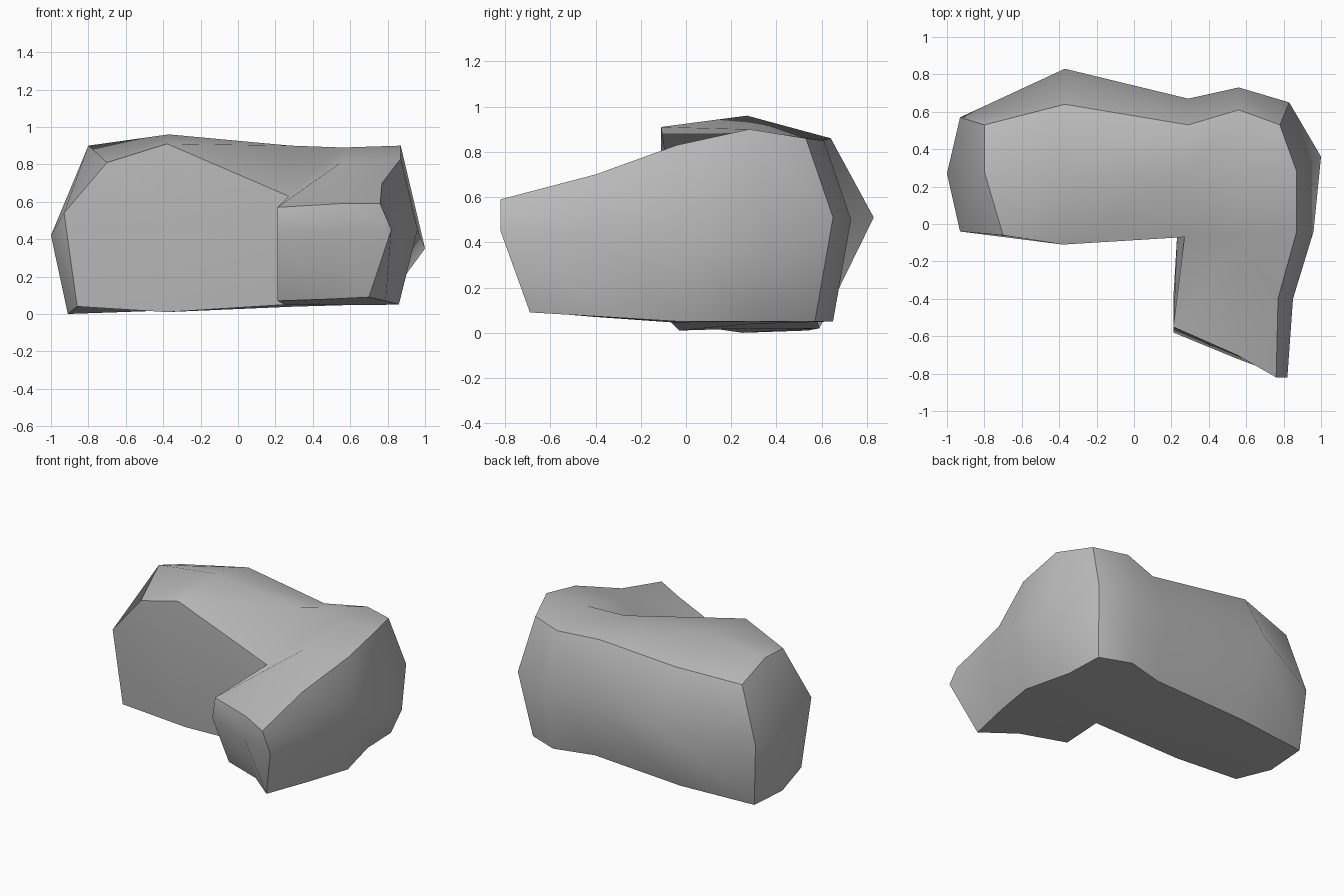
import bpy
import bmesh

default_cube = bpy.data.objects.get("Cube")
if default_cube:
    bpy.data.objects.remove(default_cube, do_unlink=True)

# Outlines around the L-shaped rock, starting at the middle of the -x end
bottom_outline = [
    (-.91, .25, 0), (-.90, .54, .01), (-.37, .59, .02), (.29, .58, .05), (.56, .65, .05),
    (.77, .57, .05), (.78, .30, .05), (.86, -.03, .05), (.79, -.35, .07),
    (.70, -.69, .09), (.50, -.52, .08), (.21, -.40, .07),
    (.25, -.07, .05), (-.38, -.03, .01), (-.86, -.03, .04)]
middle_outline = [
    (-1, .27, .42), (-.93, .57, .44), (-.37, .83, .51), (.29, .67, .5), (.56, .73, .5),
    (.83, .65, .51), (1, .36, .35), (.96, -.04, .45), (.85, -.4, .45),
    (.82, -.82, .45), (.55, -.72, .45), (.21, -.58, .44),
    (.23, -.07, .4), (-.38, -.11, .5), (-.93, -.04, .54)]
top_outline = [
    (-.8, .28, .9), (-.8, .53, .81), (-.37, .64, .86), (.29, .53, .83), (.56, .61, .85),
    (.78, .53, .86), (.87, .28, .9), (.87, -.04, .83), (.77, -.4, .7),
    (.76, -.82, .59), (.55, -.7, .59), (.21, -.55, .57),
    (.27, -.07, .63), (-.38, -.11, .91), (-.7, -.06, .81)]

# Ridge points inside the top, and the faces that join them to an outline
ridge = [(-.37, .27, .96), (.28, .27, .9), (.56, .27, .89), (.55, -.07, .81)]
cap_faces = [
    (0, 1, 2, 15), (15, 2, 3, 16), (16, 3, 4, 17), (17, 4, 5, 6), (18, 17, 6, 7),
    (12, 16, 17, 18), (13, 15, 16, 12), (14, 0, 15, 13), (11, 12, 18, 10),
    (10, 18, 8, 9), (18, 7, 8)]
corner_columns = {1, 5, 9, 11, 12, 14}


def add_ring(bm, outline):
    return [bm.verts.new(point) for point in outline]


def add_cap(bm, ring, inner):
    """Close a ring with the shared face layout."""
    points = ring + [bm.verts.new(point) for point in inner]
    for indices in cap_faces:
        bm.faces.new([points[i] for i in indices])


def mark_sharp(bm, start, end):
    edge = bm.edges.get((start, end))
    if edge:
        edge.smooth = False


bm = bmesh.new()
rings = [add_ring(bm, outline) for outline in (bottom_outline, middle_outline, top_outline)]
count = len(top_outline)

# Side walls
for lower, upper in zip(rings, rings[1:]):
    for i in range(count):
        j = (i + 1) % count
        bm.faces.new((lower[i], lower[j], upper[j], upper[i]))

# Uneven top and nearly flat underside
add_cap(bm, rings[-1], ridge)
add_cap(bm, rings[0], [(x, y, .03 + .03 * x) for x, y, z in ridge])
bmesh.ops.recalc_face_normals(bm, faces=bm.faces)

# Smooth each side, with crisp edges between the sides
for face in bm.faces:
    face.smooth = True
for ring in (rings[0], rings[-1]):
    for i in range(count):
        mark_sharp(bm, ring[i - 1], ring[i])
for lower, upper in zip(rings, rings[1:]):
    for i in corner_columns:
        mark_sharp(bm, lower[i], upper[i])

mesh = bpy.data.meshes.new("rock")
bm.to_mesh(mesh)
bm.free()
rock = bpy.data.objects.new("rock", mesh)
bpy.context.collection.objects.link(rock)

# Plain stone colour
stone = bpy.data.materials.new("stone_grey")
stone.use_nodes = True
stone.diffuse_color = (.5, .5, .5, 1)
stone.node_tree.nodes["Principled BSDF"].inputs["Base Color"].default_value = stone.diffuse_color
mesh.materials.append(stone)
